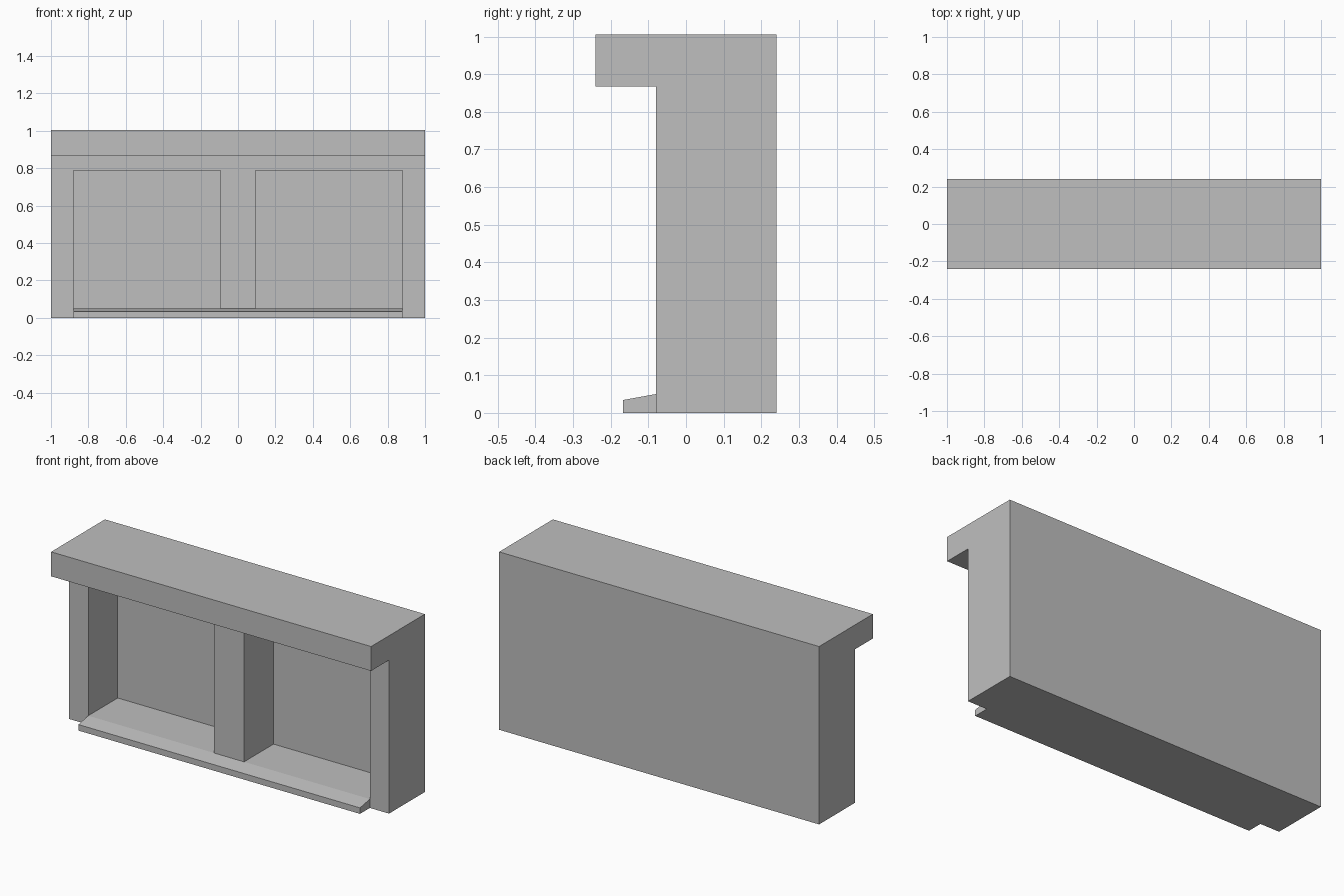
import bpy
import bmesh

# Remove the default cube
cube = bpy.data.objects.get("Cube")
if cube:
    bpy.data.objects.remove(cube, do_unlink=True)

# Single plain grey
GREY = (0.52, 0.52, 0.52, 1.0)
stone = bpy.data.materials.new("stone grey")
stone.use_nodes = True
stone.diffuse_color = GREY
stone.node_tree.nodes["Principled BSDF"].inputs["Base Color"].default_value = GREY

# Main dimensions
TOP, BACK, FACE = 1.005, 0.24, -0.08
OPENING, POST = 0.88, 0.094      # half widths of the opening and middle post
FLOOR, HEAD, NICHE_BACK = 0.05, 0.787, 0.183


def prism(name, profile, x0, x1):
    """Extrude a (y, z) profile along x."""
    bm = bmesh.new()
    face = bm.faces.new([bm.verts.new((x0, y, z)) for y, z in profile])
    side = bmesh.ops.extrude_face_region(bm, geom=[face])["geom"]
    moved = [v for v in side if isinstance(v, bmesh.types.BMVert)]
    bmesh.ops.translate(bm, verts=moved, vec=(x1 - x0, 0, 0))
    bmesh.ops.recalc_face_normals(bm, faces=bm.faces[:])
    mesh = bpy.data.meshes.new(name)
    bm.to_mesh(mesh)
    bm.free()
    mesh.materials.append(stone)
    obj = bpy.data.objects.new(name, mesh)
    bpy.context.collection.objects.link(obj)
    return obj


# Body with overhanging top ledge
body = prism("wall_body", [(BACK, 0), (BACK, TOP), (-BACK, TOP), (-BACK, 0.867),
                           (FACE, 0.867), (FACE, 0)], -1, 1)

# Two niches either side of the middle post
niche = [(FACE - 0.1, FLOOR), (NICHE_BACK, FLOOR), (NICHE_BACK, HEAD), (FACE - 0.1, HEAD)]
for side, x0, x1 in (("right", -OPENING, -POST), ("left", POST, OPENING)):
    cutter = prism(side + "_niche_cutter", niche, x0, x1)
    cutter.hide_render = True
    cut = body.modifiers.new(side + "_niche", 'BOOLEAN')
    cut.operation = 'DIFFERENCE'
    cut.solver = 'EXACT'
    cut.object = cutter
    bpy.context.view_layer.objects.active = body
    bpy.ops.object.modifier_apply(modifier=cut.name)
    bpy.data.objects.remove(cutter, do_unlink=True)

# Sloping sill below the niches
prism("front_sill", [(FACE, 0), (FACE, FLOOR), (-0.168, 0.034), (-0.168, 0)],
      -OPENING, OPENING)
